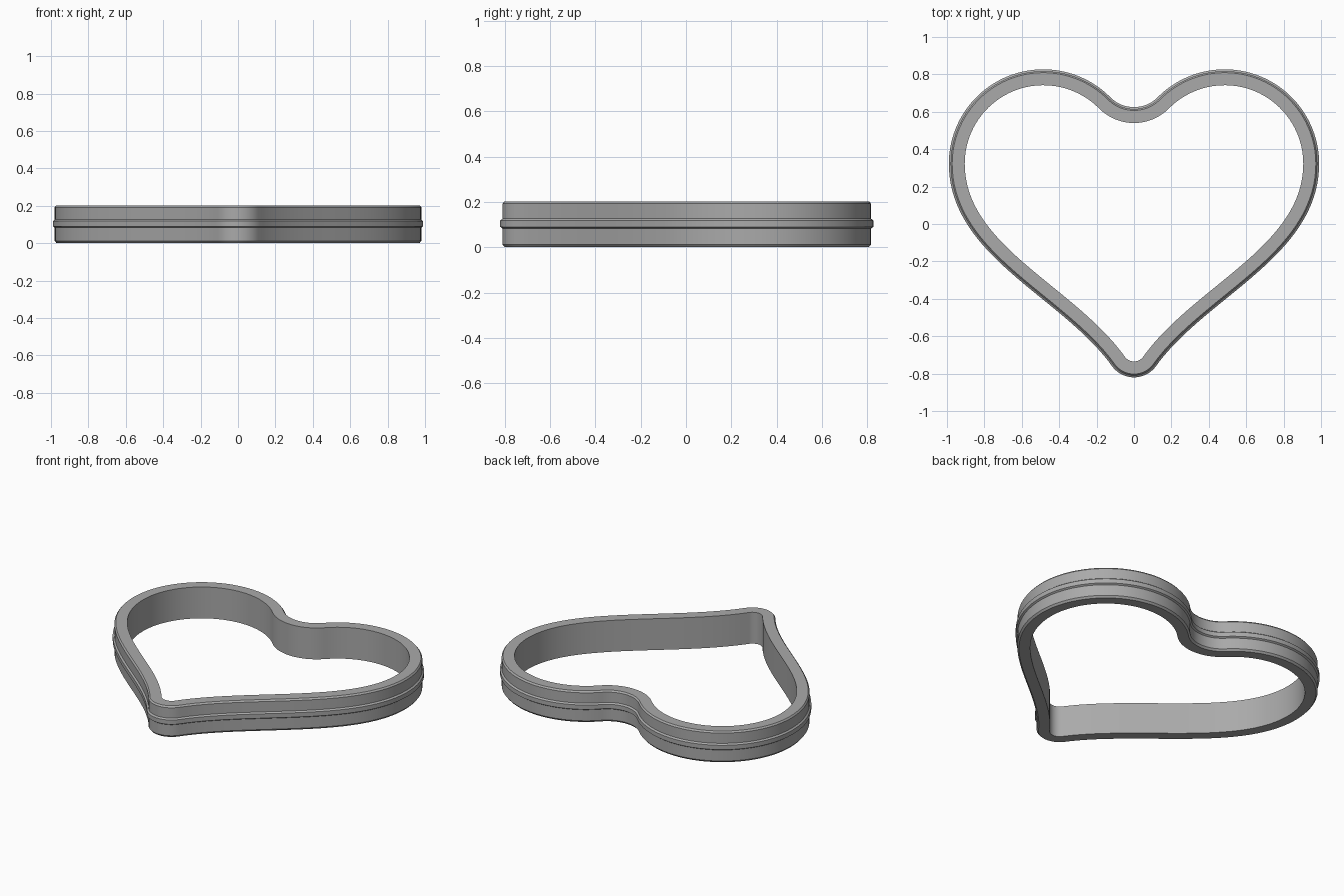
import bpy, bmesh
from math import cos, sin, pi, atan2, radians
from mathutils import Vector

cube = bpy.data.objects.get("Cube")
if cube:
    bpy.data.objects.remove(cube, do_unlink=True)

metal = bpy.data.materials.new("plain_grey")
metal.use_nodes = True
grey = (0.4, 0.4, 0.4, 1)
metal.diffuse_color = grey
metal.node_tree.nodes["Principled BSDF"].inputs["Base Color"].default_value = grey


def arc(cx, cy, r, a0, a1, n):
    """Points and outward directions along a circular arc."""
    angles = [a0 + (a1 - a0) * i / n for i in range(n + 1)]
    return [Vector((cx + r * cos(a), cy + r * sin(a))) for a in angles]


def bezier(p0, p1, p2, p3, n):
    pts = [Vector(p) for p in (p0, p1, p2, p3)]
    out = []
    for i in range(n + 1):
        t = i / n
        u = 1 - t
        out.append(u**3 * pts[0] + 3*u*u*t * pts[1] + 3*u*t*t * pts[2] + t**3 * pts[3])
    return out


# Right half of the inner outline: notch, lobe, flank, rounded tip
lobe_x, lobe_y, lobe_r = 0.485, 0.322, 0.42
notch_y, notch_r = 0.803, 0.263
join = atan2(notch_y - lobe_y, -lobe_x)
tip_y, tip_r = -0.675, 0.06
tip_angle = radians(-37)

notch = arc(0, notch_y, notch_r, -pi / 2, join - pi, 14)
lobe = arc(lobe_x, lobe_y, lobe_r, join, 0, 44)
tip = arc(0, tip_y, tip_r, tip_angle, -pi / 2, 10)
flank = bezier(lobe[-1], (0.905, -0.12), (0.32, -0.33), tip[0], 40)
half = notch + lobe[1:] + flank[1:] + tip[1:]

# Mirror into a closed clockwise loop
path = half + [Vector((-p.x, p.y)) for p in reversed(half[1:-1])]
count = len(path)

# Wall cross-section: distance out from the inner face, height
section = [(0, 0), (0.065, 0), (0.075, 0.012), (0.075, 0.083),
           (0.085, 0.09), (0.085, 0.118), (0.075, 0.126),
           (0.075, 0.192), (0.067, 0.202), (0, 0.202)]

bm = bmesh.new()
rings = []
for i, p in enumerate(path):
    along = (path[(i + 1) % count] - path[i - 1]).normalized()
    out = Vector((-along.y, along.x))
    rings.append([bm.verts.new((*(p + out * d), z)) for d, z in section])
for i in range(count):
    a, b = rings[i], rings[(i + 1) % count]
    for j in range(len(section)):
        k = (j + 1) % len(section)
        bm.faces.new((a[j], a[k], b[k], b[j]))
bmesh.ops.recalc_face_normals(bm, faces=bm.faces)

mesh = bpy.data.meshes.new("heart_ring")
bm.to_mesh(mesh)
bm.free()
mesh.materials.append(metal)
ring = bpy.data.objects.new("heart_ring", mesh)
bpy.context.collection.objects.link(ring)

# Smooth walls with crisp edges
bpy.ops.object.select_all(action='DESELECT')
ring.select_set(True)
bpy.context.view_layer.objects.active = ring
bpy.ops.object.shade_smooth_by_angle(angle=radians(25))
